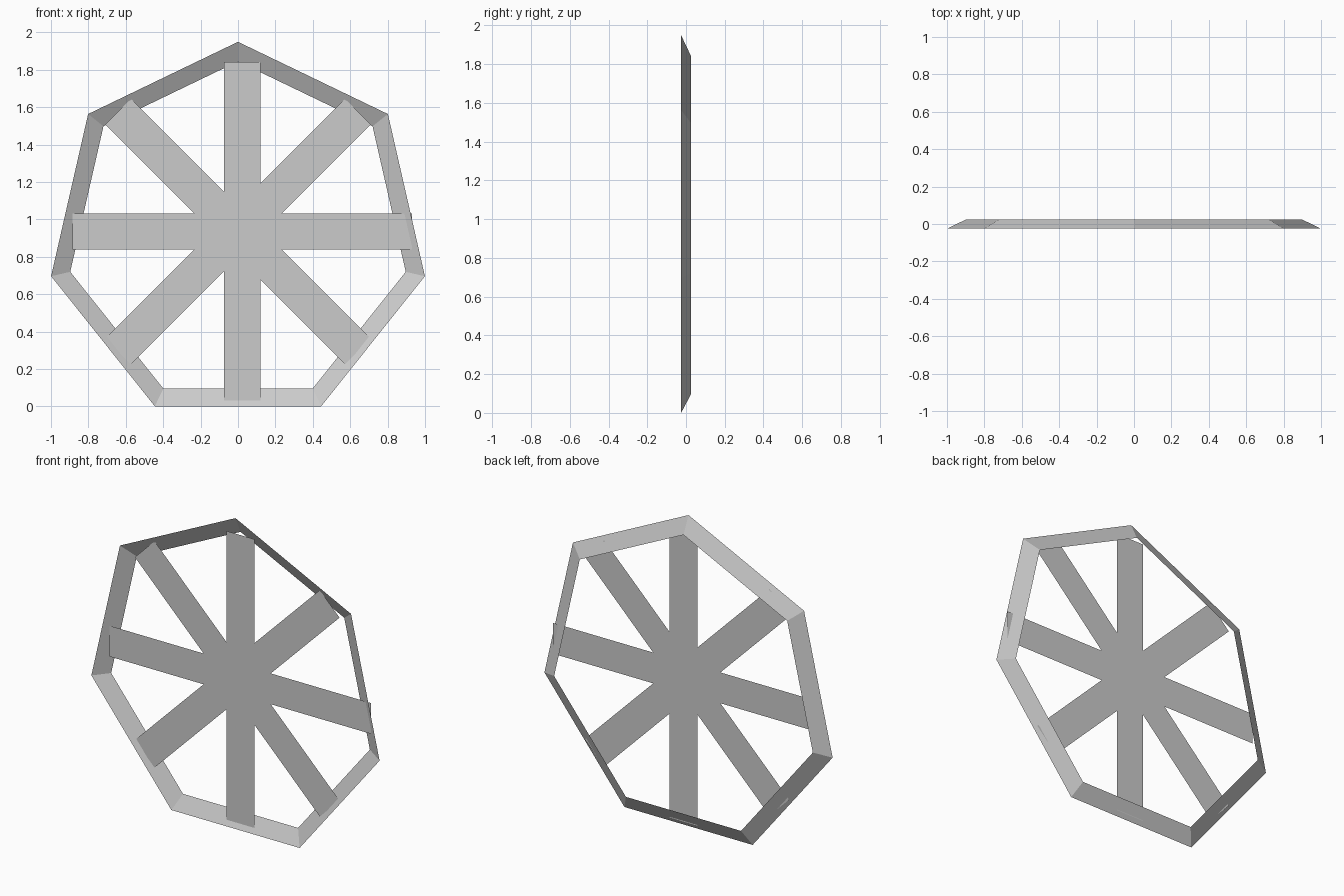
import bpy
import bmesh
from math import cos, sin, pi

cube = bpy.data.objects.get("Cube")
if cube:
    bpy.data.objects.remove(cube, do_unlink=True)

grey = bpy.data.materials.new("light grey")
grey.use_nodes = True
colour = (0.6, 0.6, 0.6, 1)
grey.diffuse_color = colour
grey.node_tree.nodes["Principled BSDF"].inputs["Base Color"].default_value = colour


def make_object(name, bm):
    mesh = bpy.data.meshes.new(name)
    bm.to_mesh(mesh)
    bm.free()
    mesh.materials.append(grey)
    obj = bpy.data.objects.new(name, mesh)
    bpy.context.collection.objects.link(obj)
    return obj


# Seven-sided rim: one open band, wide at the front and narrower at the back
SIDES, RIM_Z = 7, 0.924
bm = bmesh.new()
loops = []
for radius, y in ((1.025, -0.025), (0.92, 0.025)):
    angles = [pi / 2 + 2 * pi * i / SIDES for i in range(SIDES)]
    loops.append([bm.verts.new((radius * cos(a), y, RIM_Z + radius * sin(a)))
                  for a in angles])
front, back = loops
for i in range(SIDES):
    j = (i + 1) % SIDES
    bm.faces.new((front[i], front[j], back[j], back[i]))
bmesh.ops.recalc_face_normals(bm, faces=bm.faces)
make_object("rim", bm)


# Flat spokes: four long bars crossing at the hub
def add_spoke(name, x, angle):
    bm = bmesh.new()
    half_length, half_width = 0.907, 0.0965
    corners = ((-1, -1), (1, -1), (1, 1), (-1, 1))
    bm.faces.new([bm.verts.new((u * half_length, 0, v * half_width))
                  for u, v in corners])
    spoke = make_object(name, bm)
    spoke.location = (x, -0.008, 0.935)
    spoke.rotation_euler.y = angle


add_spoke("horizontal_spoke", 0.0225, 0)
add_spoke("vertical_spoke", 0.0225, pi / 2)
add_spoke("rising_spoke", 0, -pi / 4)
add_spoke("falling_spoke", 0, pi / 4)
